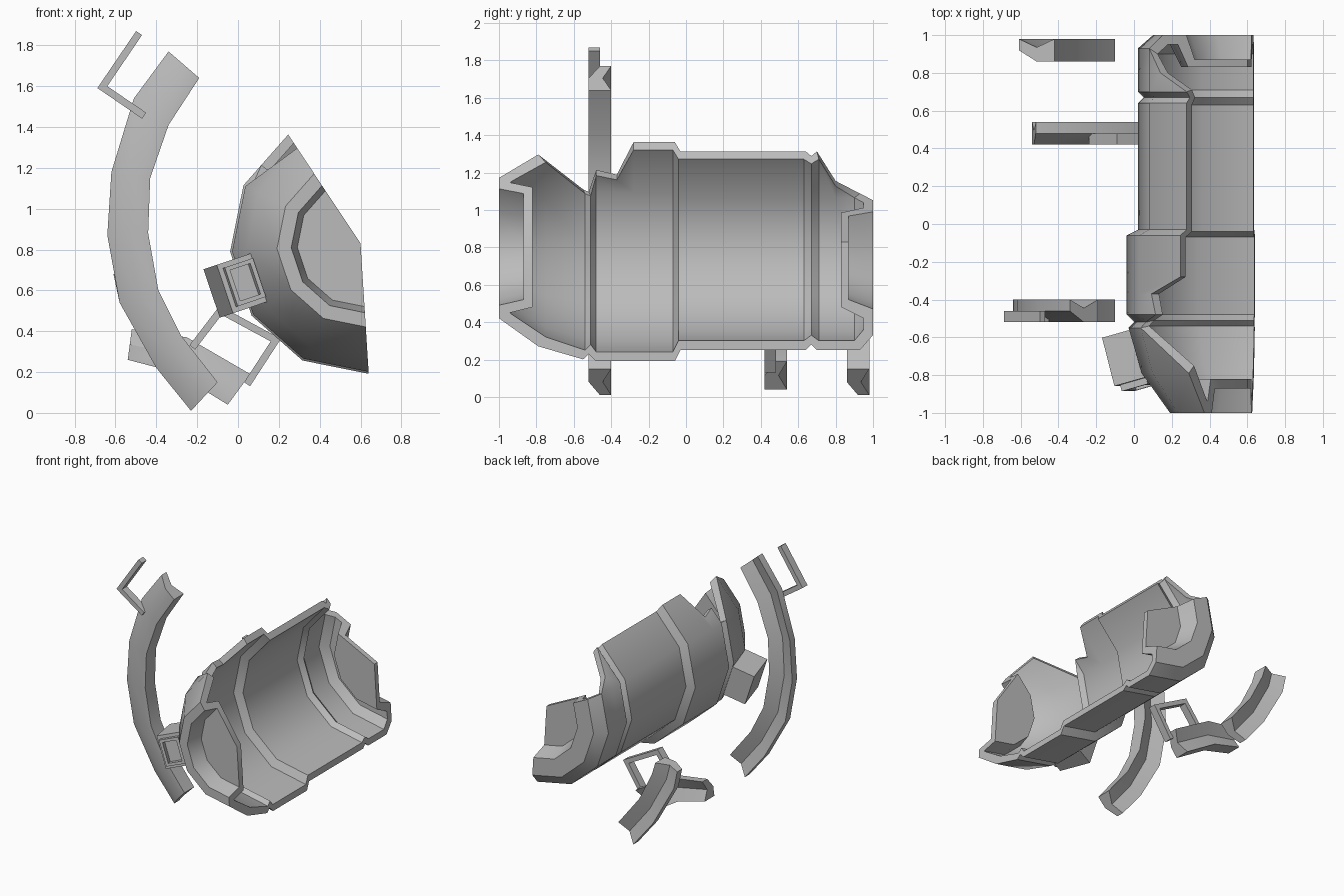
import bpy, bmesh
from math import cos, sin, radians
from mathutils import Vector, Matrix

if "Cube" in bpy.data.objects:
    bpy.data.objects.remove(bpy.data.objects["Cube"], do_unlink=True)

grey = bpy.data.materials.new("plain_grey")
grey.use_nodes = True
grey.diffuse_color = (0.5, 0.5, 0.5, 1)
grey.node_tree.nodes["Principled BSDF"].inputs["Base Color"].default_value = grey.diffuse_color

AXIS = Vector((0.6, 0, 0.83))


def finish(bm, name):
    """Clean the mesh, link it as an object and smooth the shallow edges."""
    bmesh.ops.remove_doubles(bm, verts=bm.verts, dist=0.0005)
    bmesh.ops.dissolve_degenerate(bm, edges=bm.edges, dist=0.0005)
    bmesh.ops.recalc_face_normals(bm, faces=bm.faces)
    mesh = bpy.data.meshes.new(name)
    bm.to_mesh(mesh)
    bm.free()
    mesh.materials.append(grey)
    obj = bpy.data.objects.new(name, mesh)
    bpy.context.collection.objects.link(obj)
    bpy.ops.object.select_all(action="DESELECT")
    obj.select_set(True)
    bpy.context.view_layer.objects.active = obj
    bpy.ops.object.shade_smooth_by_angle(angle=radians(35))
    return obj


def loft(loops, name, caps=True):
    """Bridge closed loops of points in order and cap both ends."""
    bm = bmesh.new()
    rows = [[bm.verts.new(p) for p in loop] for loop in loops]
    for a, b in zip(rows, rows[1:]):
        for i in range(len(a)):
            j = (i + 1) % len(a)
            bm.faces.new((a[i], a[j], b[j], b[i]))
    if caps:
        bm.faces.new(rows[0])
        bm.faces.new(rows[-1])
    return finish(bm, name)


# Barrel shell: each row is outer y, outer r, inner y, inner r, broken end (in facets)
shell_rows = [
    (-.87, 0, -.82, 0, 5), (-.87, .31, -.82, .35, 5),
    (-1, .34, -.94, .38, 5), (-1, .41, -.93, .39, 5),
    (-.79, .56, -.75, .51, 5), (-.55, .63, -.54, .58, 4),
    (-.52, .6, -.51, .55, 4), (-.48, .64, -.48, .59, 4.4),
    (-.37, .64, -.37, .59, 4.3), (-.28, .64, -.28, .59, 5),
    (-.06, .64, -.07, .59, 5), (-.03, .58, -.04, .53, 5),
    (.64, .58, .63, .53, 5), (.67, .55, .67, .5, 5),
    (.7, .58, .71, .53, 5), (.8, .58, .8, .53, 4.3),
    (.93, .58, .9, .53, 4), (1, .5, .95, .47, 4),
    (1, .36, .95, .41, 4), (.87, .31, .83, .35, 4), (.87, 0, .83, 0, 4)]


def ring_point(y, r, u):
    """Point on the twelve-sided ring, u facets up from the lower edge."""
    def corner(k):
        a = radians(273.6 - 30 * k)
        return AXIS + Vector((r * cos(a), y, r * sin(a)))
    k = min(int(u), 4)
    return corner(k).lerp(corner(k + 1), u - k)


shell = []
for yo, ro, yi, ri, end in shell_rows:
    steps = [0, 1, 2, 3, 4, end]
    shell.append([ring_point(yo, ro, u) for u in steps]
                 + [ring_point(yi, ri, u) for u in reversed(steps)])
loft(shell, "barrel_shell", caps=False)

# Filler block sitting on the sloping front shoulder
out = Vector((cos(radians(198.6)), 0, sin(radians(198.6))))
ahead = Vector((0, -1, 0))
tilt = radians(15)
length_dir = ahead * cos(tilt) - out * sin(tilt)
normal = out * cos(tilt) + ahead * sin(tilt)
side = length_dir.cross(normal)
centre = AXIS + out * 0.735 + ahead * 0.73 - normal * 0.1
frame = Matrix((side, length_dir, normal)).transposed().to_4x4()
frame.translation = centre
bm = bmesh.new()
bmesh.ops.create_cube(bm, size=1)
bmesh.ops.scale(bm, vec=(0.25, 0.265, 0.2), verts=bm.verts)
bmesh.ops.transform(bm, matrix=frame, verts=bm.verts)
bm.normal_update()
spout = max(bm.faces, key=lambda f: f.calc_center_median().dot(length_dir))
for thickness, depth in ((0.035, 0), (0, 0.035), (0.03, 0), (0, -0.04)):
    bmesh.ops.inset_individual(bm, faces=[spout], thickness=thickness, depth=depth)
    bm.normal_update()
finish(bm, "filler_block")

# Broken hoops: section is (share of the way outward, y offset), grooved at the back
SECTION = [(0, 0), (0.5, 0), (1, 0.06), (1, 0.12), (0.5, 0.075), (0, 0.12)]


def hoop(name, y, pairs):
    """Sweep the section along pairs of outer and inner (x, z) points."""
    loops = []
    for xo, zo, xi, zi in pairs:
        a, b = Vector((xi, y, zi)), Vector((xo, y, zo))
        loops.append([a.lerp(b, s) + Vector((0, dy, 0)) for s, dy in SECTION])
    loft(loops, name)


arc = [(-.23, .01, -.1, .15), (-.4, .22, -.28, .38), (-.58, .54, -.39, .6),
       (-.64, .87, -.44, .88), (-.62, 1.18, -.43, 1.15),
       (-.51, 1.54, -.34, 1.41), (-.34, 1.77, -.19, 1.64)]
hoop("front_hoop", -0.52, arc)
hoop("back_hoop", 0.86, arc[:3] + [(-.61, .68, -.42, .7)])
hoop("middle_hoop", 0.42, [(-.52, .41, -.54, .26), (-.25, .37, -.31, .2), (.06, .19, -.05, .04)])


def bracket(name, y, path, width=0.035):
    """Flat bar bent along an (x, z) path, with mitred corners."""
    pts = [Vector((x, 0, z)) for x, z in path]
    dirs = [(b - a).normalized() for a, b in zip(pts, pts[1:])]
    loops = []
    for i, p in enumerate(pts):
        before, after = dirs[max(i - 1, 0)], dirs[min(i, len(dirs) - 1)]
        across = (before + after).normalized().cross(Vector((0, 1, 0)))
        across *= width / max(0.5, (before + after).length / 2)
        loops.append([p + across * s + Vector((0, y + dy, 0))
                      for s, dy in ((0, 0), (1, 0), (1, 0.06), (0, 0.06))])
    loft(loops, name)


# Clasps on two hoops, given by their outer edge
bracket("front_clasp", -0.52, [(-.45, 1.47), (-.64, 1.6), (-.47, 1.85)])
bracket("middle_clasp", 0.42, [(-.21, .31), (-.08, .48), (.16, .35), (.03, .15)])
